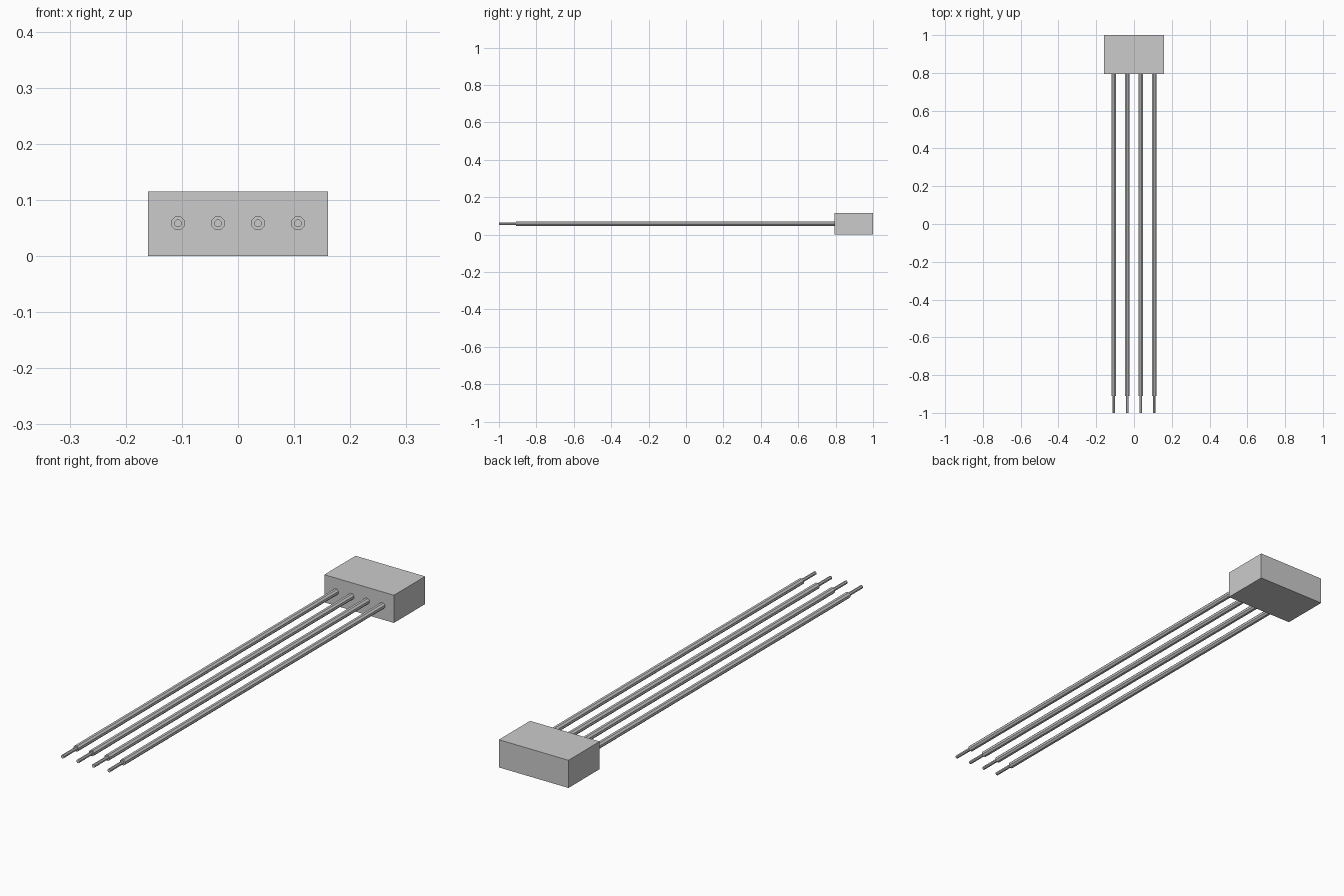
import bpy
import math

cube = bpy.data.objects.get("Cube")
if cube:
    bpy.data.objects.remove(cube, do_unlink=True)

# Single plain grey finish
grey = bpy.data.materials.new("plain_grey")
grey.use_nodes = True
colour = (0.6, 0.6, 0.6, 1)
grey.diffuse_color = colour
grey.node_tree.nodes["Principled BSDF"].inputs["Base Color"].default_value = colour

AXIS_Z = 0.058


def finish(name):
    obj = bpy.context.object
    obj.name = name
    obj.data.materials.append(grey)
    return obj


def rod(name, x, radius, y_start, y_end):
    """Octagonal rod along y with a flat facing up."""
    bpy.ops.mesh.primitive_cylinder_add(
        vertices=8, radius=radius, depth=y_end - y_start,
        location=(x, (y_start + y_end) / 2, AXIS_Z),
        rotation=(math.pi / 2, math.pi / 8, 0))
    obj = finish(name)
    # Spin about the rod's own axis so the flats face the main directions
    obj.rotation_euler = (math.pi / 2, 0, 0)
    for v in obj.data.vertices:
        px, py = v.co.x, v.co.y
        c, s = math.cos(math.pi / 8), math.sin(math.pi / 8)
        v.co.x, v.co.y = px * c - py * s, px * s + py * c
    return obj


# Connector block
bpy.ops.mesh.primitive_cube_add(size=1, location=(0, 0.8975, AXIS_Z - 0.0005))
block = finish("connector_block")
block.scale = (0.32, 0.205, 0.115)

# Four insulated wires with bare ends
for i in range(4):
    x = (i - 1.5) * 0.0713
    rod(f"wire_insulation_{i + 1}", x, 0.013, -0.91, 0.80)
    rod(f"bare_wire_end_{i + 1}", x, 0.0073, -1.0, -0.90)
